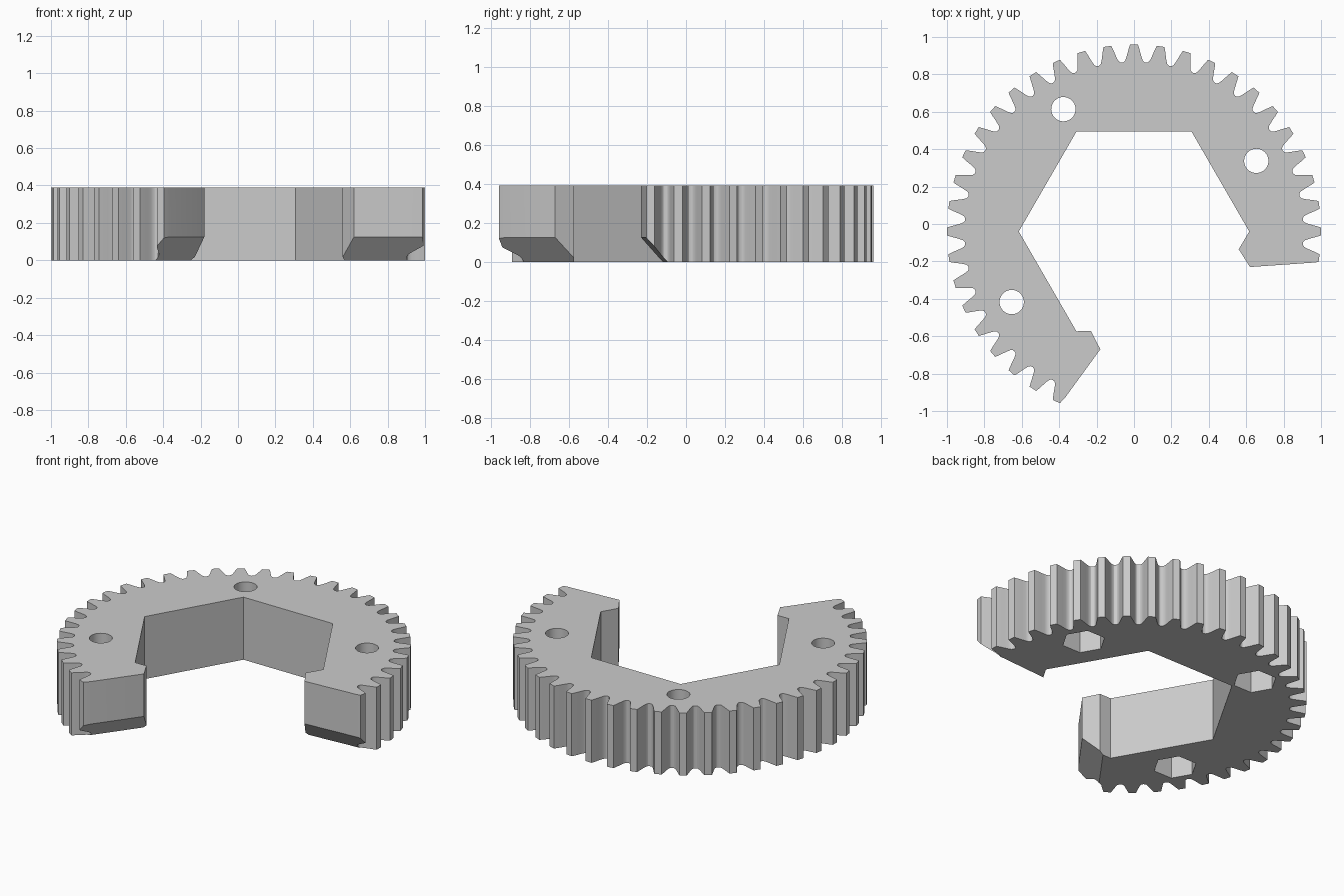
import bpy
import bmesh
from math import cos, sin, pi, radians
from mathutils import Vector

cube = bpy.data.objects.get("Cube")
if cube:
    bpy.data.objects.remove(cube, do_unlink=True)

HEIGHT = 0.39
CENTRE = Vector((0, -0.04))
TEETH = 44
PITCH = 2 * pi / TEETH


def polar(radius, angle, origin=CENTRE):
    return origin + Vector((radius * cos(angle), radius * sin(angle)))


def prism(name, base, offset):
    """Solid made by sweeping a closed 3D outline along an offset."""
    bm = bmesh.new()
    face = bm.faces.new([bm.verts.new(p) for p in base])
    moved = bmesh.ops.extrude_face_region(bm, geom=[face])["geom"]
    bmesh.ops.translate(bm, vec=offset,
                        verts=[v for v in moved if isinstance(v, bmesh.types.BMVert)])
    bmesh.ops.recalc_face_normals(bm, faces=bm.faces)
    mesh = bpy.data.meshes.new(name)
    bm.to_mesh(mesh)
    bm.free()
    obj = bpy.data.objects.new(name, mesh)
    bpy.context.collection.objects.link(obj)
    return obj


def upright(name, outline, z0, z1):
    return prism(name, [(p.x, p.y, z0) for p in outline], Vector((0, 0, z1 - z0)))


def cut(target, cutter):
    cutter.hide_render = True
    mod = target.modifiers.new("cut", "BOOLEAN")
    mod.operation = "DIFFERENCE"
    mod.solver = "EXACT"
    mod.object = cutter
    bpy.context.view_layer.objects.active = target
    bpy.ops.object.modifier_apply(modifier=mod.name)
    bpy.data.objects.remove(cutter, do_unlink=True)


# Toothed outer edge: half-tooth as (degrees from tooth centre, radius)
half_tooth = [(1.2, 1.0), (1.7, 0.975), (2.15, 0.95), (2.6, 0.928),
              (3.0, 0.914), (3.5, 0.907), (pi * 1.302, 0.905)]
first, last = -1, 30
outline = []
for k in range(first, last + 1):
    middle = k * PITCH
    if k > first:
        outline += [polar(r, middle - radians(a)) for a, r in reversed(half_tooth[:-1])]
    else:
        outline.append(polar(1.0, middle - radians(1.2)))
    if k < last:
        outline += [polar(r, middle + radians(a)) for a, r in half_tooth]
    else:
        outline.append(polar(1.0, middle + radians(1.2)))

# Open ends and hexagonal bore
left_end = (Vector((0.62, -0.23)), Vector((0.965, -0.206)))
right_end = (Vector((-0.368, -0.928)), Vector((-0.18, -0.67)))
outline += right_end
outline.append(Vector((-0.23, -0.573)))
outline += [polar(0.616, radians(a)) for a in (240, 180, 120, 60, 0)]
outline.append(Vector((0.56, -0.135)))
outline += left_end
gear = upright("open_gear_segment", outline, 0, HEIGHT)

# Sloped undersides of both open ends
for start, end in (left_end, right_end):
    along = (end - start).normalized()
    outward = Vector((along.y, -along.x))
    origin = start - along * 0.2
    section = [(0.06, 0.19), (-0.175, -0.065), (0.06, -0.065)]
    base = [(origin + outward * n).to_3d() + Vector((0, 0, z)) for n, z in section]
    cut(gear, prism("end_chamfer_cutter", base, (along * 0.8).to_3d()))

# Bolt holes with hexagonal nut pockets underneath
for angle in (30, 120, 210):
    spot = polar(0.755, radians(angle))
    for name, sides, radius, top in (("bolt_hole_cutter", 40, 0.065, HEIGHT + 0.1),
                                     ("nut_pocket_cutter", 6, 0.125, 0.2)):
        ring = [polar(radius, 2 * pi * i / sides, spot) for i in range(sides)]
        cut(gear, upright(name, ring, -0.1, top))

# Single grey finish
grey = bpy.data.materials.new("light_grey")
grey.use_nodes = True
colour = (0.6, 0.6, 0.6, 1)
grey.diffuse_color = colour
grey.node_tree.nodes["Principled BSDF"].inputs["Base Color"].default_value = colour
gear.data.materials.clear()
gear.data.materials.append(grey)

bpy.ops.object.select_all(action="DESELECT")
gear.select_set(True)
bpy.context.view_layer.objects.active = gear
bpy.ops.object.shade_smooth_by_angle(angle=radians(28))
